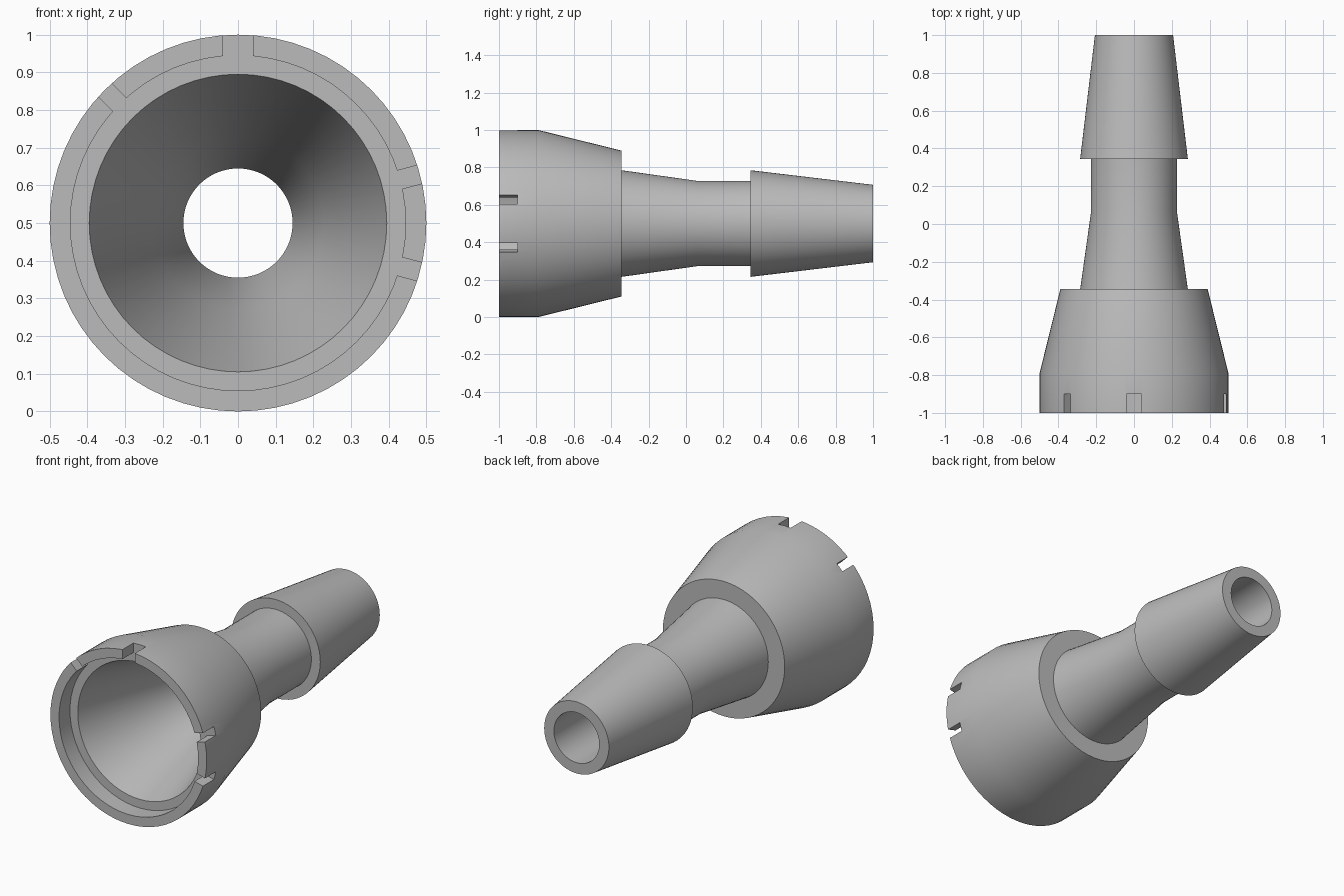
import bpy, bmesh
from math import radians, tau
from mathutils import Matrix, Vector

cube = bpy.data.objects.get("Cube")
if cube:
    bpy.data.objects.remove(cube, do_unlink=True)

SIDES = 64
AXIS_HEIGHT = 0.5

grey = bpy.data.materials.new("plain grey")
grey.use_nodes = True
colour = (0.5, 0.5, 0.5, 1)
grey.diffuse_color = colour
grey.node_tree.nodes["Principled BSDF"].inputs["Base Color"].default_value = colour


def make_object(name, bm):
    mesh = bpy.data.meshes.new(name)
    bmesh.ops.recalc_face_normals(bm, faces=bm.faces)
    bm.to_mesh(mesh)
    bm.free()
    mesh.materials.append(grey)
    obj = bpy.data.objects.new(name, mesh)
    bpy.context.collection.objects.link(obj)
    return obj


def lathe(name, profile):
    """Revolve a closed (radius, y) profile about the lengthwise axis."""
    bm = bmesh.new()
    verts = [bm.verts.new((r, y, 0)) for r, y in profile]
    edges = [bm.edges.new((a, b)) for a, b in zip(verts, verts[1:] + verts[:1])]
    bmesh.ops.spin(bm, geom=verts + edges, cent=(0, 0, 0), axis=(0, 1, 0),
                   angle=tau, steps=SIDES, use_merge=True)
    bmesh.ops.remove_doubles(bm, verts=bm.verts, dist=1e-5)
    bmesh.ops.translate(bm, verts=bm.verts, vec=(0, 0, AXIS_HEIGHT))
    return make_object(name, bm)


# Hollow body: outer skin front to back, then the bore back to front
outer = [(0.5, -1), (0.5, -0.79), (0.39, -0.345),      # cup
         (0.285, -0.345), (0.228, 0.06), (0.228, 0.345),  # neck
         (0.285, 0.345), (0.207, 1)]                   # barb
bore = [(0.145, 1), (0.145, 0.06), (0.228, -0.345),    # tube and funnel
        (0.395, -0.9), (0.445, -0.9), (0.445, -1)]     # seat and lip
body = lathe("hose_nozzle", outer + bore)

# Notches through the lip: (angle from +x, width)
for angle, width in [(90, 0.08), (135, 0.05), (15, 0.05), (-15, 0.05)]:
    bm = bmesh.new()
    bmesh.ops.create_cube(bm, size=1)
    bmesh.ops.scale(bm, verts=bm.verts, vec=(0.14, 0.2, width))
    bmesh.ops.translate(bm, verts=bm.verts, vec=(0.5, -1, 0))
    turn = Matrix.Rotation(radians(-angle), 4, 'Y')
    place = Matrix.Translation(Vector((0, 0, AXIS_HEIGHT)))
    bmesh.ops.transform(bm, matrix=place @ turn, verts=bm.verts)
    cutter = make_object("notch_cutter", bm)
    cutter.hide_render = True

    cut = body.modifiers.new("notch", 'BOOLEAN')
    cut.operation = 'DIFFERENCE'
    cut.solver = 'EXACT'
    cut.object = cutter
    bpy.context.view_layer.objects.active = body
    bpy.ops.object.modifier_apply(modifier=cut.name)
    bpy.data.objects.remove(cutter, do_unlink=True)

# Smooth round walls, crisp rims and steps
bpy.ops.object.select_all(action='DESELECT')
body.select_set(True)
bpy.context.view_layer.objects.active = body
bpy.ops.object.shade_smooth_by_angle(angle=radians(30))
